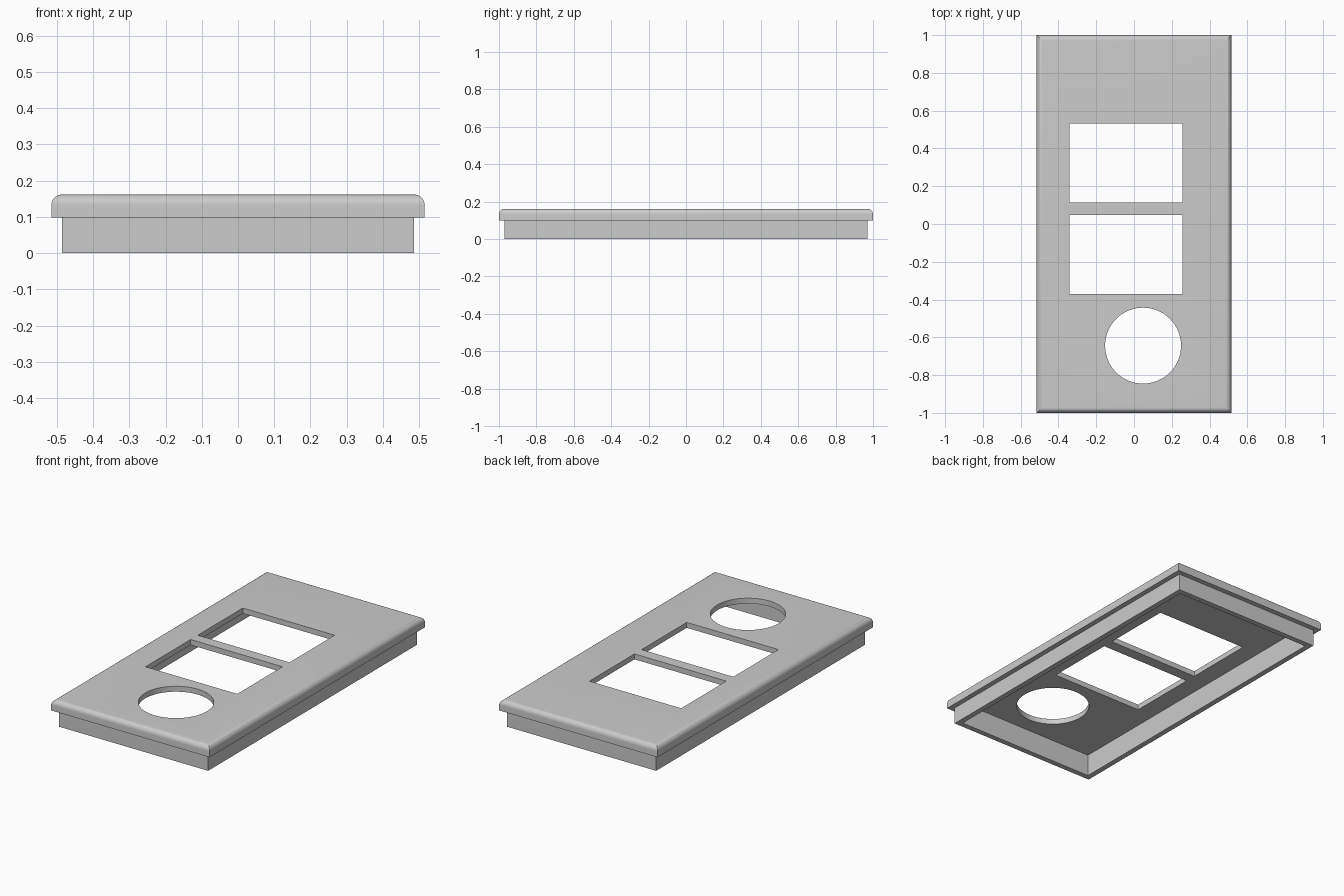
import bpy, bmesh, math

cube = bpy.data.objects.get("Cube")
if cube:
    bpy.data.objects.remove(cube, do_unlink=True)

grey = bpy.data.materials.new("plain grey")
grey.use_nodes = True
COLOUR = (0.6, 0.6, 0.6, 1)
grey.diffuse_color = COLOUR
grey.node_tree.nodes["Principled BSDF"].inputs["Base Color"].default_value = COLOUR

HALF_X, HALF_Y = 0.515, 1.0
BASE, TOP, ROUND = 0.099, 0.162, 0.03
STEP, INNER = 0.03, 0.062     # insets of the skirt's outer and inner walls
CEILING = 0.13                # underside of the thin face


def rect_ring(bm, inset, z):
    x, y = HALF_X - inset, HALF_Y - inset
    return [bm.verts.new((sx * x, sy * y, z))
            for sx, sy in ((-1, -1), (1, -1), (1, 1), (-1, 1))]


def loft(name, profile):
    """Closed body of rectangular rings; profile is a list of (inset, z)."""
    bm = bmesh.new()
    rings = [rect_ring(bm, inset, z) for inset, z in profile]
    for a, b in zip(rings, rings[1:]):
        for i in range(4):
            j = (i + 1) % 4
            bm.faces.new((a[i], a[j], b[j], b[i]))
    bm.faces.new(rings[0][::-1])
    bm.faces.new(rings[-1])
    bmesh.ops.recalc_face_normals(bm, faces=bm.faces)
    mesh = bpy.data.meshes.new(name)
    bm.to_mesh(mesh)
    bm.free()
    mesh.materials.append(grey)
    obj = bpy.data.objects.new(name, mesh)
    bpy.context.collection.objects.link(obj)
    return obj


# Hollow cover: inner walls, skirt, overhanging lip, rounded mitred top edge
skirt = [(INNER, CEILING), (INNER, 0), (STEP, 0), (STEP, BASE), (0, BASE)]
arc = [math.radians(a) for a in range(0, 91, 10)]
edge = [(ROUND * (1 - math.cos(a)), TOP - ROUND + ROUND * math.sin(a)) for a in arc]
cover = loft("cover_plate", skirt + edge)


# Cutters for the two windows and the round hole
def cut(cutter, name):
    cutter.name = name
    cutter.hide_render = True
    cutter.data.materials.append(grey)
    mod = cover.modifiers.new(name, "BOOLEAN")
    mod.operation = "DIFFERENCE"
    mod.solver = "EXACT"
    mod.object = cutter
    bpy.context.view_layer.objects.active = cover
    bpy.ops.object.modifier_apply(modifier=name)
    bpy.data.objects.remove(cutter, do_unlink=True)


for name, y in (("rear_window", 0.323), ("front_window", -0.162)):
    bpy.ops.mesh.primitive_cube_add(size=1, location=(-0.043, y, BASE))
    window = bpy.context.object
    window.scale = (0.597, 0.419, 0.4)
    cut(window, name)

bpy.ops.mesh.primitive_cylinder_add(vertices=64, radius=0.201, depth=0.4,
                                    location=(0.048, -0.644, BASE))
cut(bpy.context.object, "round_hole")

# Smooth rounded surfaces, crisp corners
bpy.ops.object.select_all(action="DESELECT")
cover.select_set(True)
bpy.context.view_layer.objects.active = cover
bpy.ops.object.shade_smooth_by_angle(angle=math.radians(30))
